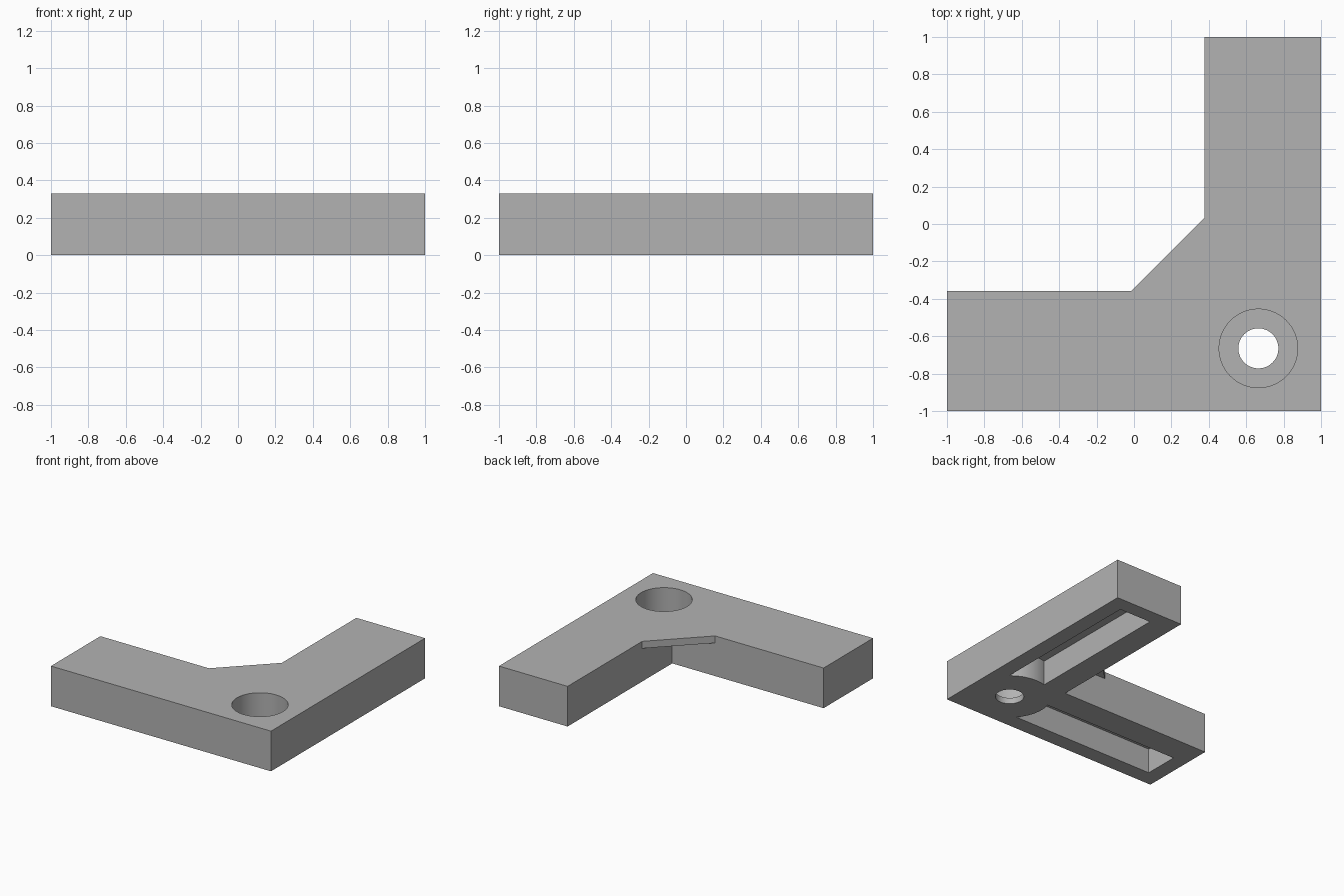
import bpy, bmesh, math

cube = bpy.data.objects.get("Cube")
if cube:
    bpy.data.objects.remove(cube, do_unlink=True)

HEIGHT = 0.33
HOLE = (0.665, -0.665)
INNER_X, INNER_Y = 0.376, -0.358     # inside faces of the two arms
GUSSET = 0.39                        # leg length of the corner web


def prism(name, outline, z0, z1):
    """Extrude a flat outline from z0 to z1."""
    bm = bmesh.new()
    face = bm.faces.new([bm.verts.new((x, y, z0)) for x, y in outline])
    top = bmesh.ops.extrude_face_region(bm, geom=[face])["geom"]
    verts = [v for v in top if isinstance(v, bmesh.types.BMVert)]
    bmesh.ops.translate(bm, verts=verts, vec=(0, 0, z1 - z0))
    bmesh.ops.recalc_face_normals(bm, faces=bm.faces)
    mesh = bpy.data.meshes.new(name)
    bm.to_mesh(mesh)
    bm.free()
    obj = bpy.data.objects.new(name, mesh)
    bpy.context.collection.objects.link(obj)
    return obj


def rect(x0, x1, y0, y1):
    return [(x0, y0), (x1, y0), (x1, y1), (x0, y1)]


def circle(radius, sides=64):
    steps = [math.tau * i / sides for i in range(sides)]
    return [(HOLE[0] + radius * math.cos(a), HOLE[1] + radius * math.sin(a)) for a in steps]


def combine(target, tool, operation):
    """Apply a boolean, then remove the tool object."""
    tool.hide_render = True
    bpy.context.view_layer.objects.active = target
    mod = target.modifiers.new(operation, "BOOLEAN")
    mod.operation, mod.object, mod.solver = operation, tool, "EXACT"
    bpy.ops.object.modifier_apply(modifier=mod.name)
    bpy.data.objects.remove(tool, do_unlink=True)


# L-shaped body
body = prism("corner_bracket", [(-1, -1), (1, -1), (1, 1), (INNER_X, 1),
                                (INNER_X, INNER_Y), (-1, INNER_Y)], 0, HEIGHT)

# Thin web across the inside corner, rooted in both arms
left = INNER_X - GUSSET
back = INNER_Y + GUSSET
web = prism("corner_web", [(left, INNER_Y), (left, -0.5), (0.5, -0.5),
                           (0.5, back), (INNER_X, back)], HEIGHT - 0.058, HEIGHT)
combine(body, web, "UNION")

# Underside pockets, rounded where they meet the screw boss
for name, outline in (("pocket_x", rect(-0.875, 0.6, -0.87, -0.58)),
                      ("pocket_y", rect(0.58, 0.87, -0.6, 0.877))):
    pocket = prism(name, outline, -0.1, 0.205)
    combine(pocket, prism("boss", circle(0.315), -0.2, 0.4), "DIFFERENCE")
    combine(body, pocket, "DIFFERENCE")

# Counterbore and through hole
combine(body, prism("counterbore", circle(0.21), 0.05, 0.5), "DIFFERENCE")
combine(body, prism("through_hole", circle(0.107), -0.1, 0.2), "DIFFERENCE")

# Plain grey finish
grey = bpy.data.materials.new("plain_grey")
grey.use_nodes = True
colour = (0.45, 0.45, 0.45, 1)
grey.diffuse_color = colour
grey.node_tree.nodes["Principled BSDF"].inputs["Base Color"].default_value = colour
body.data.materials.clear()
body.data.materials.append(grey)

bpy.ops.object.select_all(action="DESELECT")
body.select_set(True)
bpy.context.view_layer.objects.active = body
bpy.ops.object.shade_smooth_by_angle(angle=math.radians(30))
